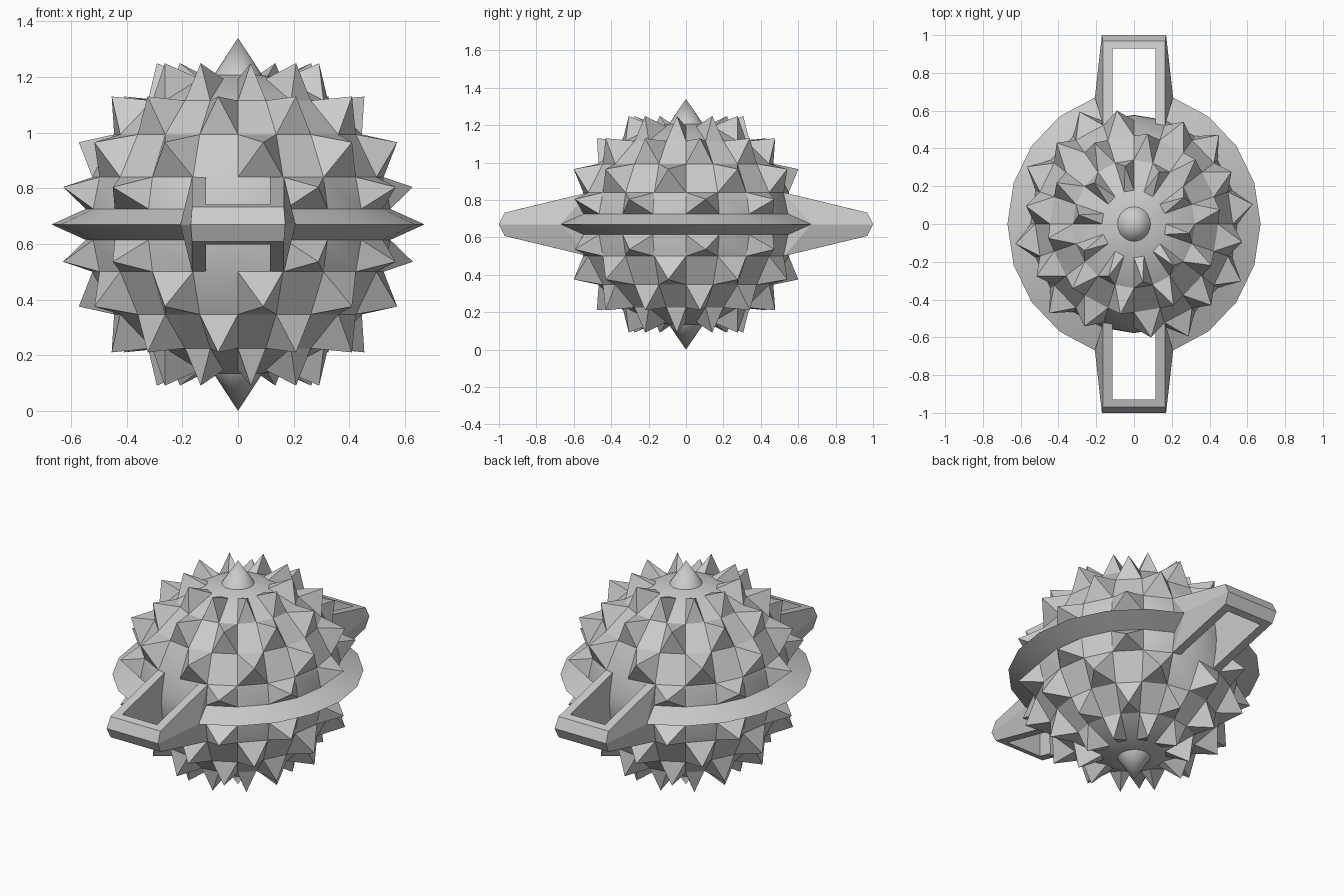
import bpy, bmesh
from math import sin, cos, radians

if "Cube" in bpy.data.objects:
    bpy.data.objects.remove(bpy.data.objects["Cube"])

CZ, R, YS, SEG = 0.67, 0.55, 1.05, 20
STEP = 360 / SEG
EDGE = 5.8  # latitude where the belt meets the core


def polar(r, lat, az):
    a, b = radians(lat), radians(az)
    return (r * cos(a) * cos(b), r * cos(a) * sin(b) * YS, CZ + r * sin(a))


def finish(bm, name, angle=30):
    bmesh.ops.recalc_face_normals(bm, faces=bm.faces[:])
    me = bpy.data.meshes.new(name)
    bm.to_mesh(me)
    bm.free()
    me.shade_smooth()
    me.set_sharp_from_angle(angle=radians(angle))
    ob = bpy.data.objects.new(name, me)
    bpy.context.collection.objects.link(ob)
    return ob


# Core sphere with a checker pattern of pyramid spikes
bm = bmesh.new()
lats = [72, 54, 36, 18, EDGE, -EDGE, -18, -36, -54, -72]
rows = [[bm.verts.new(polar(R, la, i * STEP)) for i in range(SEG)] for la in lats]
for la, row in ((90, rows[0]), (-90, rows[-1])):
    pole = bm.verts.new(polar(R, la, 0))
    for i in range(SEG):
        bm.faces.new((pole, row[i], row[(i + 1) % SEG]))
equator = [bm.verts.new(polar(R, 0, i * STEP)) for i in range(SEG)]
for k in range(len(rows) - 1):
    for i in range(SEG):
        j = (i + 1) % SEG
        a, b, c, d = rows[k][i], rows[k][j], rows[k + 1][j], rows[k + 1][i]
        if k == 4:
            bm.faces.new((a, b, equator[j], equator[i]))
            bm.faces.new((equator[i], equator[j], c, d))
            continue
        level = 4 - k if k < 4 else k - 4       # 1 = next to the belt
        on_handle = level == 1 and i % 10 in (4, 5)
        if (i + level) % 2 == 1 and not on_handle:
            tip = bm.verts.new(polar(0.65, (lats[k] + lats[k + 1]) / 2, (i + 0.5) * STEP))
            for p, q in ((a, b), (b, c), (c, d), (d, a)):
                bm.faces.new((p, q, tip))
        else:
            bm.faces.new((a, b, c, d))
finish(bm, "spiked_core")

# Sharp-edged belt, left open where the two handles sit
for name, start in (("belt_left", 6), ("belt_right", 16)):
    bm = bmesh.new()
    cols = [[bm.verts.new(polar(r, la, i * STEP))
             for r, la in ((R, EDGE), (0.67, 0), (R, -EDGE))]
            for i in range(start, start + 9)]
    for p, q in zip(cols, cols[1:]):
        for m in range(2):
            bm.faces.new((p[m], p[m + 1], q[m + 1], q[m]))
    finish(bm, name)

# Open frame handles: a five-sided section carried around a U
root = [(0.207, 0.67, 0), (0.165, 0.523, 0.17), (0.115, 0.51, 0.173),
        (0.115, 0.51, -0.173), (0.165, 0.523, -0.17)]
end = [(0.17, 1.0, 0), (0.165, 0.97, 0.062), (0.115, 0.93, 0.072),
       (0.115, 0.93, -0.072), (0.165, 0.97, -0.062)]
for name, sy in (("front_handle", -1), ("back_handle", 1)):
    bm = bmesh.new()
    stations = [[bm.verts.new((x * sx, y * sy, CZ + z)) for x, y, z in sec]
                for sec, sx in ((root, 1), (end, 1), (end, -1), (root, -1))]
    for p, q in zip(stations, stations[1:]):
        for m in range(5):
            n = (m + 1) % 5
            bm.faces.new((p[m], p[n], q[n], q[m]))
    for s in (stations[0], stations[-1]):
        bm.faces.new((s[0], s[1], s[4]))
    finish(bm, name, 15)

# Round cones on the poles
for name, s in (("top_cone", 1), ("bottom_cone", -1)):
    bm = bmesh.new()
    tip = bm.verts.new((0, 0, CZ + s * 0.67))
    base = [bm.verts.new((0.088 * cos(radians(i * STEP)), 0.088 * YS * sin(radians(i * STEP)),
                          CZ + s * 0.535)) for i in range(SEG)]
    for i in range(SEG):
        bm.faces.new((tip, base[i], base[(i + 1) % SEG]))
    finish(bm, name)
